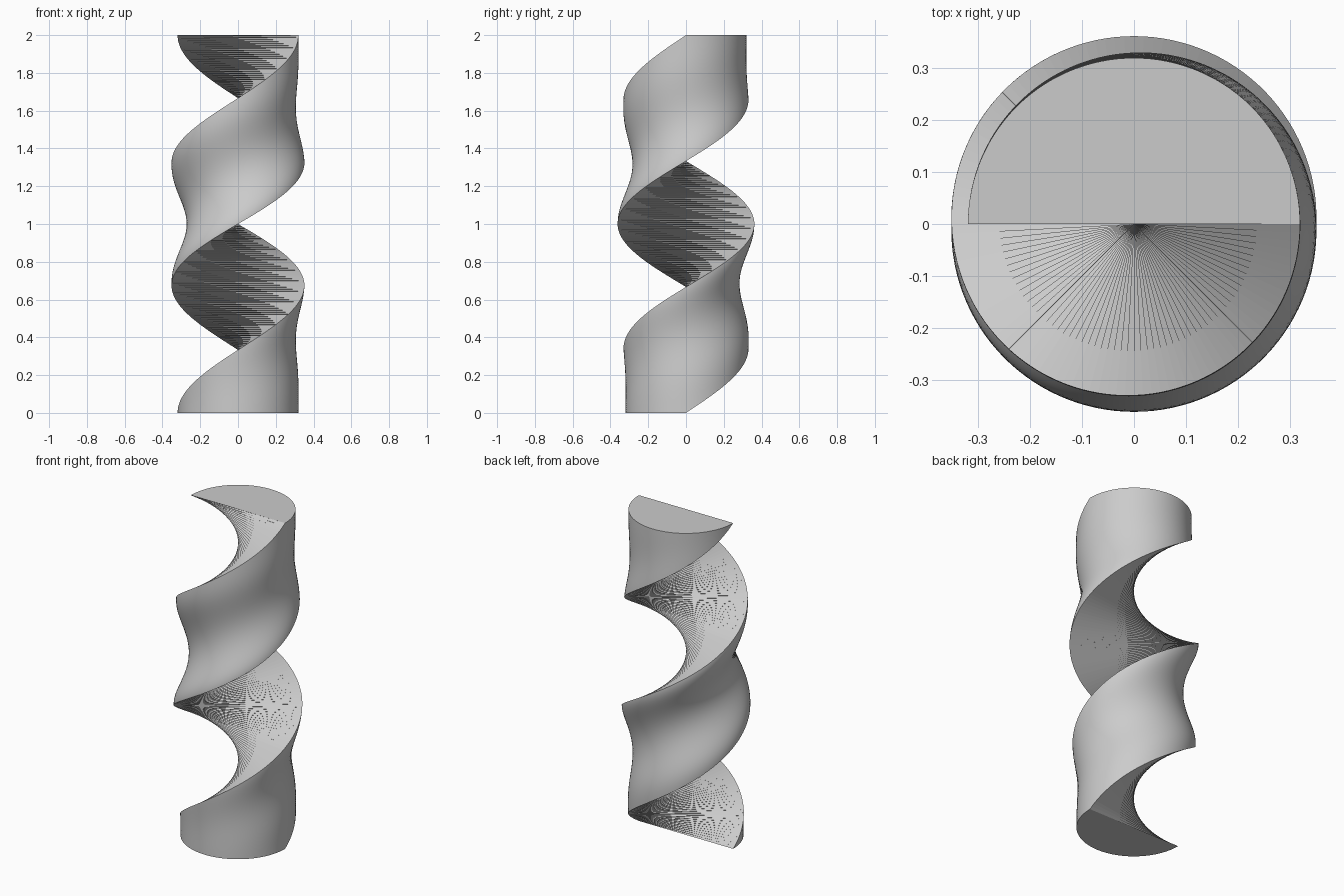
import bpy
import bmesh
from math import sin, cos, pi, radians

cube = bpy.data.objects.get("Cube")
if cube:
    bpy.data.objects.remove(cube, do_unlink=True)

HEIGHT = 2.0
LAYERS = 180
ARC = 64
TURNS = 1.5
END_RADIUS = 0.32

# Single grey material
grey = bpy.data.materials.new("plain grey")
grey.use_nodes = True
colour = (0.6, 0.6, 0.6, 1.0)
grey.diffuse_color = colour
grey.node_tree.nodes["Principled BSDF"].inputs["Base Color"].default_value = colour


def half_disc(bm, k):
    """One half-round section: turned with height, wider and shallower mid-way."""
    f = k / LAYERS
    bulge = sin(pi * f) ** 2
    width = END_RADIUS + 0.042 * bulge
    depth = END_RADIUS - 0.048 * bulge
    a = 2 * pi * TURNS * f - pi / 2
    ring = []
    for i in range(ARC + 1):
        t = pi * i / ARC
        u, v = width * cos(t), depth * sin(t)
        ring.append(bm.verts.new((u * sin(a) + v * cos(a),
                                  v * sin(a) - u * cos(a),
                                  HEIGHT * f)))
    return ring


# Twisted half-round column
bm = bmesh.new()
rings = [half_disc(bm, k) for k in range(LAYERS + 1)]
for low, up in zip(rings, rings[1:]):
    # rounded side
    for i in range(ARC):
        bm.faces.new((low[i], low[i + 1], up[i + 1], up[i]))
    # flat side, one strip per layer
    bm.faces.new((low[-1], low[0], up[0]))
    bm.faces.new((low[-1], up[0], up[-1]))

# end caps
bm.faces.new(list(reversed(rings[0])))
bm.faces.new(rings[-1])

mesh = bpy.data.meshes.new("twisted_column")
bm.to_mesh(mesh)
bm.free()
mesh.materials.append(grey)
column = bpy.data.objects.new("twisted_column", mesh)
bpy.context.collection.objects.link(column)

bpy.ops.object.select_all(action='DESELECT')
column.select_set(True)
bpy.context.view_layer.objects.active = column
bpy.ops.object.shade_smooth_by_angle(angle=radians(30))
